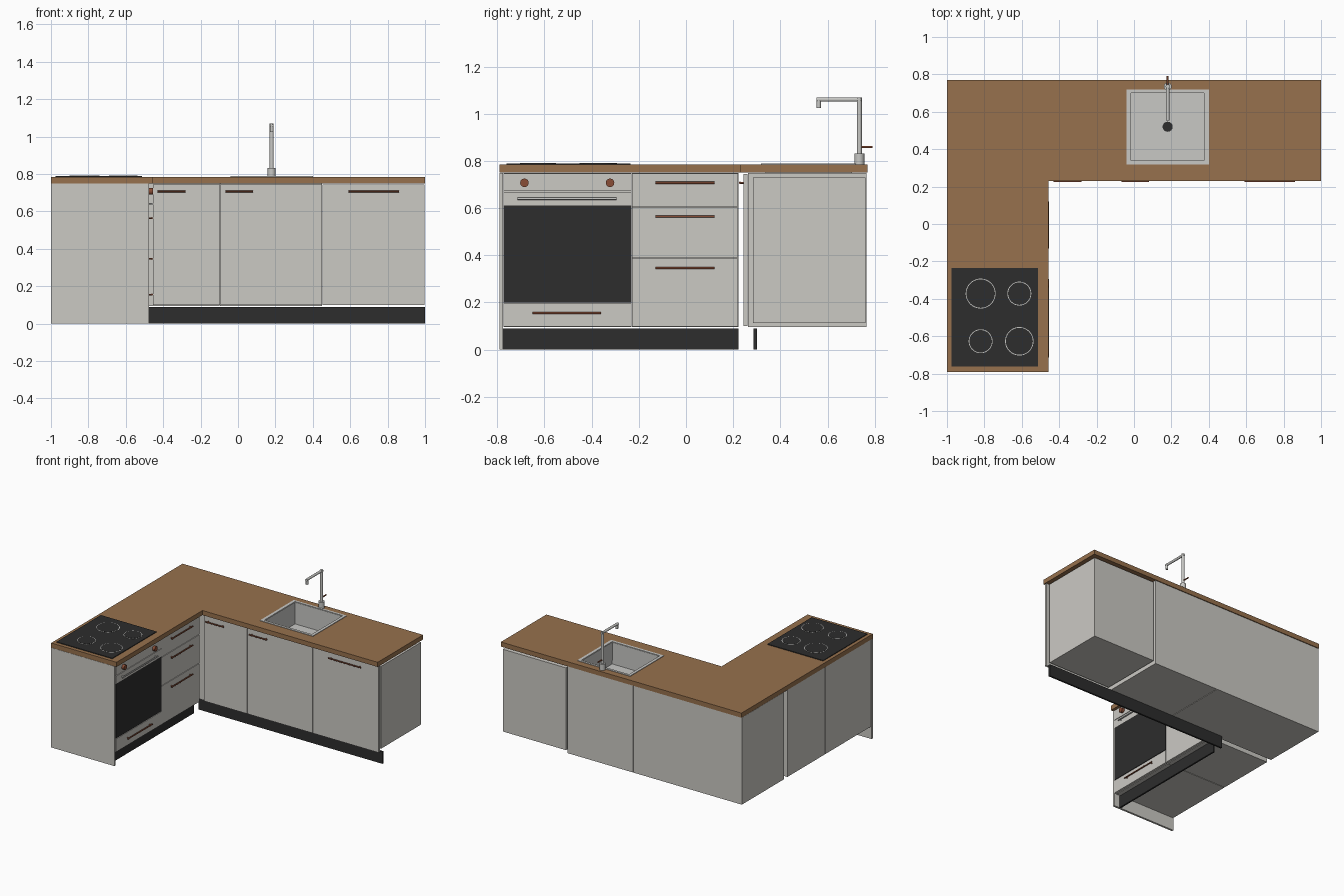
import bpy, bmesh, math
from mathutils import Vector

if "Cube" in bpy.data.objects:
    bpy.data.objects.remove(bpy.data.objects["Cube"])


def material(name, rgb):
    m = bpy.data.materials.new(name)
    m.diffuse_color = (*rgb, 1)
    m.use_nodes = True
    m.node_tree.nodes["Principled BSDF"].inputs["Base Color"].default_value = m.diffuse_color
    return m


PANEL = material("light grey panel", (0.60, 0.585, 0.55))
WOOD = material("oak worktop", (0.31, 0.165, 0.074))
DARK = material("black", (0.026, 0.026, 0.026))
COPPER = material("copper", (0.25, 0.075, 0.037))
STEEL = material("steel", (0.58, 0.58, 0.56))


def finish(name, bm, mat):
    bmesh.ops.recalc_face_normals(bm, faces=bm.faces)
    mesh = bpy.data.meshes.new(name)
    bm.to_mesh(mesh)
    bm.free()
    mesh.materials.append(mat)
    ob = bpy.data.objects.new(name, mesh)
    bpy.context.collection.objects.link(ob)
    return ob


def box(name, x, y, z, mat, open_top=False):
    """Box from (min, max) ranges, optionally without its lid."""
    bm = bmesh.new()
    bmesh.ops.create_cube(bm, size=1)
    for v in bm.verts:
        v.co = [r[0] if c < 0 else r[1] for c, r in zip(v.co, (x, y, z))]
    if open_top:
        bm.normal_update()
        bmesh.ops.delete(bm, geom=[f for f in bm.faces if f.normal.z > 0.9], context='FACES')
    return finish(name, bm, mat)


def rod(name, a, b, r, mat, sides=24):
    """Capped cylinder between two points."""
    a, b = Vector(a), Vector(b)
    bm = bmesh.new()
    bmesh.ops.create_cone(bm, cap_ends=True, segments=sides, radius1=r, radius2=r, depth=(b - a).length)
    rot = (b - a).to_track_quat('Z', 'Y')
    for v in bm.verts:
        v.co = rot @ v.co + (a + b) / 2
    for f in bm.faces:
        f.smooth = len(f.verts) == 4
    for e in bm.edges:
        e.smooth = all(len(f.verts) == 4 for f in e.link_faces)
    return finish(name, bm, mat)


def frame(name, outer, inner, z, mat):
    """Rectangular ring made of four boxes' worth of faces."""
    def loop(bm, r, h):
        return [bm.verts.new((r[i], r[j], h)) for i, j in ((0, 2), (1, 2), (1, 3), (0, 3))]
    bm = bmesh.new()
    rings = [loop(bm, outer, z[0]), loop(bm, outer, z[1]), loop(bm, inner, z[1]), loop(bm, inner, z[0])]
    for k in range(4):
        p, q = rings[k], rings[(k + 1) % 4]
        for i in range(4):
            j = (i + 1) % 4
            bm.faces.new((p[i], p[j], q[j], q[i]))
    return finish(name, bm, mat)


def handle(name, along, lo, hi, z, face, mat=COPPER):
    """Bar on two posts; along 'x' faces -y, along 'y' faces +x."""
    out = face - 0.015 if along == 'x' else face + 0.015
    def p(t, d):
        return (t, d, z) if along == 'x' else (d, t, z)
    rod(name, p(lo, out), p(hi, out), 0.005, mat, 12)
    for t in (lo + 0.015, hi - 0.015):
        rod(name + "_post", p(t, face + (0.003 if along == 'x' else -0.003)), p(t, out), 0.004, mat, 8)


# Worktop, with an opening for the sink
TOP = (0.75, 0.785)
box("worktop_left_run", (-1, -0.457), (-0.79, 0.23), TOP, WOOD)
box("worktop_corner", (-1, -0.02), (0.23, 0.77), TOP, WOOD)
box("worktop_right", (0.38, 1), (0.23, 0.77), TOP, WOOD)
box("worktop_sink_front", (-0.02, 0.38), (0.23, 0.335), TOP, WOOD)
box("worktop_sink_back", (-0.02, 0.38), (0.705, 0.77), TOP, WOOD)

# Back run: carcasses, doors, handles
box("corner_cabinet", (-1, -0.099), (0.262, 0.765), (0.095, 0.749), PANEL)
box("sink_cabinet", (-0.095, 0.45), (0.262, 0.765), (0.095, 0.749), PANEL, True)
box("dishwasher_body", (0.465, 0.99), (0.285, 0.762), (0.112, 0.73), PANEL)
for part, lo, hi, h0, h1 in (("corner_door", -0.455, -0.097, -0.43, -0.28),
                             ("sink_door", -0.093, 0.449, -0.068, 0.08),
                             ("dishwasher_door", 0.453, 0.998, 0.59, 0.86)):
    box(part, (lo, hi), (0.244, 0.261), (0.1, 0.745), PANEL)
    handle(part + "_handle", 'x', h0, h1, 0.707, 0.244)

# Left run: carcasses and end panel
box("oven_cabinet", (-0.998, -0.493), (-0.774, -0.232), (0.095, 0.749), PANEL)
box("drawer_cabinet", (-0.998, -0.493), (-0.228, 0.222), (0.095, 0.749), PANEL)
box("end_panel", (-1, -0.475), (-0.79, -0.775), (0, 0.749), PANEL)

# Plinths
box("plinth_back_run", (-0.53, 1), (0.287, 0.3), (0, 0.09), DARK)
box("plinth_oven", (-0.532, -0.52), (-0.775, -0.231), (0, 0.09), DARK)
box("plinth_drawers", (-0.532, -0.52), (-0.231, 0.222), (0, 0.09), DARK)

# Drawer fronts
FACE = (-0.492, -0.475)
for z0, z1, hz in ((0.098, 0.386, 0.346), (0.39, 0.602, 0.564), (0.606, 0.746, 0.707)):
    box("drawer_front", FACE, (-0.228, 0.221), (z0, z1), PANEL)
    handle("drawer_handle", 'y', -0.13, 0.12, hz, -0.475)

# Oven: warming drawer, glass door, handle, control panel and knobs
OVEN = (-0.773, -0.232)
box("oven_drawer", FACE, OVEN, (0.098, 0.196), PANEL)
handle("oven_drawer_handle", 'y', -0.65, -0.36, 0.155, -0.475)
box("oven_glass", FACE, OVEN, (0.2, 0.61), DARK)
box("oven_door_rail", FACE, OVEN, (0.61, 0.668), PANEL)
handle("oven_handle", 'y', -0.715, -0.295, 0.64, -0.475, STEEL)
box("control_panel", FACE, OVEN, (0.672, 0.746), PANEL)
for y in (-0.685, -0.322):
    rod("oven_knob", (-0.478, y, 0.707), (-0.455, y, 0.707), 0.018, COPPER)

# Hob with four ringed cooking zones
box("hob", (-0.975, -0.512), (-0.762, -0.236), (0.785, 0.79), DARK)
for x, y, r in ((-0.82, -0.372, 0.08), (-0.613, -0.372, 0.064), (-0.82, -0.627, 0.064), (-0.613, -0.627, 0.076)):
    rod("zone_ring", (x, y, 0.788), (x, y, 0.791), r, STEEL, 48)
    rod("zone_plate", (x, y, 0.788), (x, y, 0.792), r - 0.004, DARK, 48)

# Sink: rim, basin, drain
frame("sink_rim", (-0.04, 0.4, 0.318, 0.72), (-0.018, 0.378, 0.337, 0.703), (0.782, 0.789), STEEL)
basin = box("sink_basin", (-0.018, 0.378), (0.337, 0.703), (0.62, 0.785), STEEL, True)
shell = basin.modifiers.new("thickness", 'SOLIDIFY')
shell.thickness = 0.004
rod("sink_drain", (0.18, 0.52, 0.618), (0.18, 0.52, 0.63), 0.027, DARK)

# Tap
rod("tap_base", (0.18, 0.735, 0.785), (0.18, 0.735, 0.832), 0.021, STEEL)
rod("tap_column", (0.18, 0.735, 0.83), (0.18, 0.735, 1.069), 0.0105, STEEL)
rod("tap_arm", (0.18, 0.745, 1.06), (0.18, 0.553, 1.06), 0.009, STEEL)
rod("tap_spout", (0.18, 0.563, 1.06), (0.18, 0.563, 1.025), 0.009, STEEL)
rod("tap_lever", (0.18, 0.74, 0.859), (0.18, 0.79, 0.859), 0.005, COPPER, 12)
